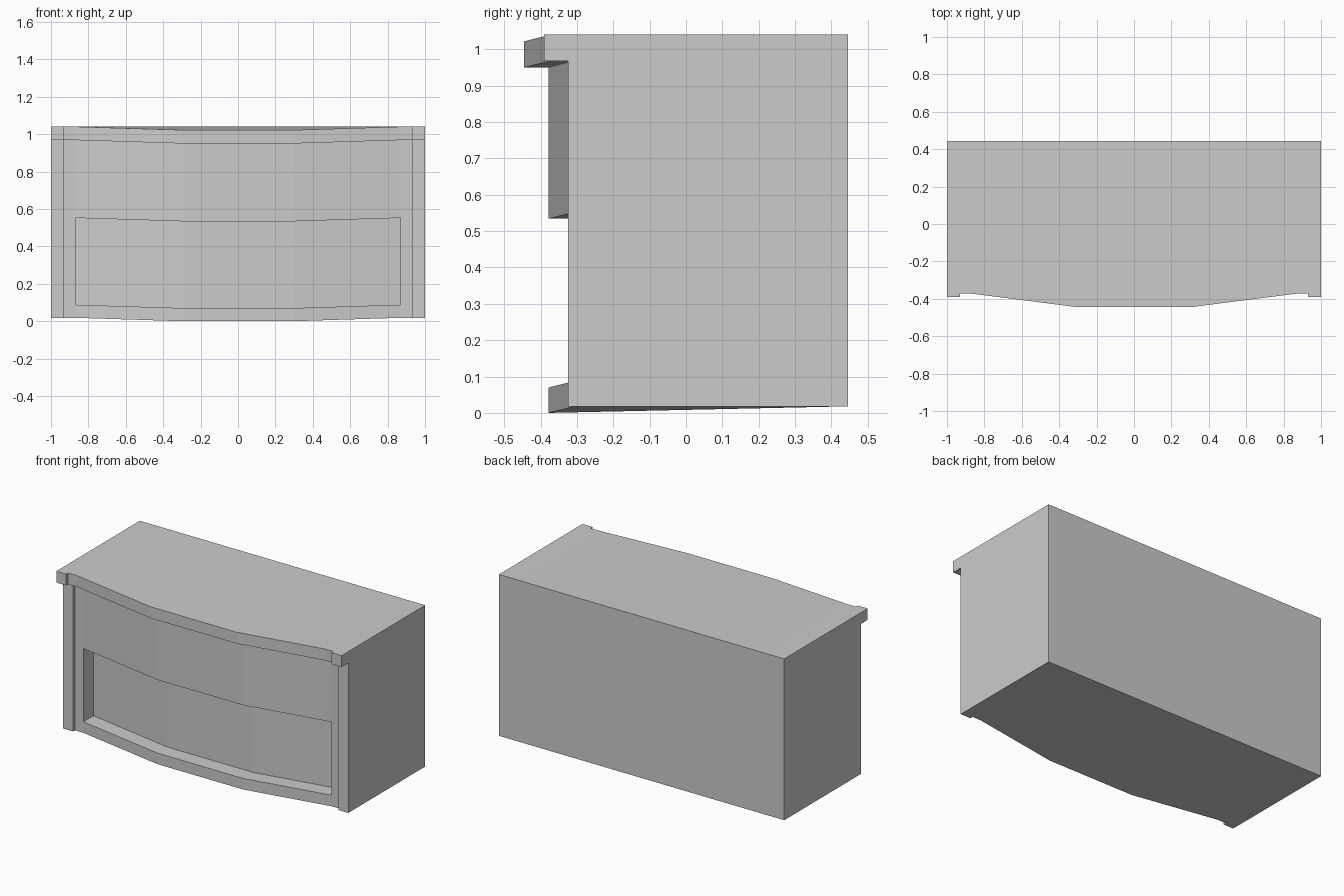
import bpy, bmesh

if "Cube" in bpy.data.objects:
    bpy.data.objects.remove(bpy.data.objects["Cube"])

BACK = 0.445       # rear plane
OVERHANG = 0.067   # projection of the top rail
RECESS = 0.10      # depth of the front opening

# Right half sections, centre outwards: x, front y, droop, recess depth
half = [
    (0.30, -0.378, 0.018, RECESS),
    (0.87, -0.305, 0.0, RECESS),
    (0.87, -0.305, 0.0, 0.0),
    (0.93, -0.305, 0.0, 0.0),
    (0.93, -0.324, 0.0, 0.0),   # step out to the corner post
    (1.00, -0.324, 0.0, 0.0),
]
sections = [(-x, y, d, r) for x, y, d, r in reversed(half)] + half


def loop_points(x, y, droop, recess):
    """Closed side profile: front from bottom to top, then the back."""
    front = [
        (y, 0.018), (y, 0.088),
        (y + recess, 0.088), (y + recess, 0.552),
        (y, 0.552), (y, 0.968),
        (y - OVERHANG, 0.968), (y - OVERHANG, 1.04),
    ]
    pts = [(x, py, pz - droop) for py, pz in front]
    return pts + [(x, BACK, 1.04), (x, BACK, 0.018)]


# Cabinet shell lofted through the sections
bm = bmesh.new()
loops = [[bm.verts.new(p) for p in loop_points(*s)] for s in sections]
n = len(loops[0])
for a, b in zip(loops, loops[1:]):
    for i in range(n):
        j = (i + 1) % n
        bm.faces.new((a[i], b[i], b[j], a[j]))

# End panels
bm.faces.new(loops[0])
bm.faces.new(list(reversed(loops[-1])))

# Weld the collapsed recess rows and flatten
bmesh.ops.remove_doubles(bm, verts=bm.verts, dist=1e-4)
bmesh.ops.dissolve_degenerate(bm, edges=bm.edges, dist=1e-5)
bmesh.ops.recalc_face_normals(bm, faces=bm.faces)

mesh = bpy.data.meshes.new("bow_front_cabinet")
bm.to_mesh(mesh)
bm.free()
bpy.context.collection.objects.link(bpy.data.objects.new("bow_front_cabinet", mesh))
